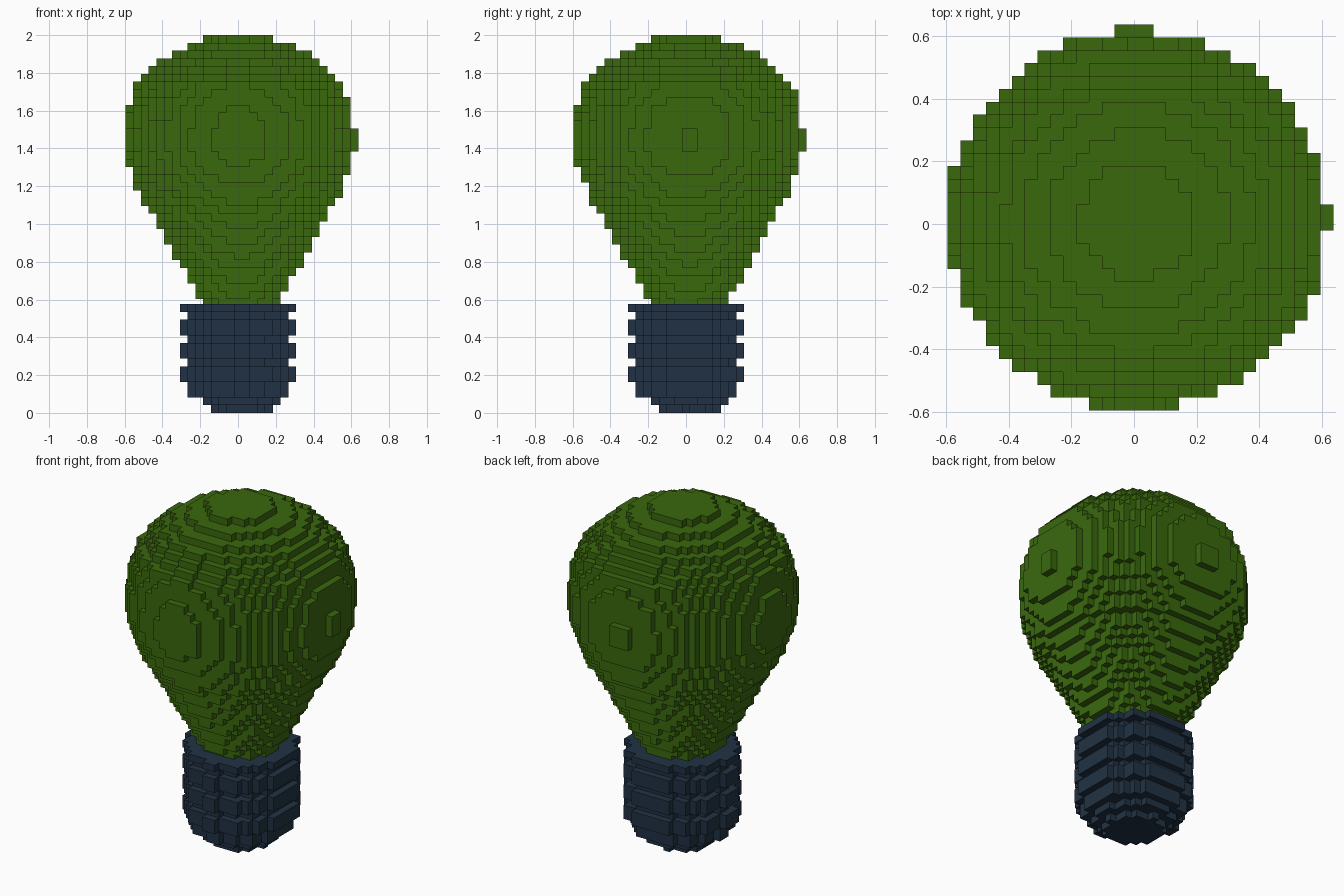
import bpy
import bmesh
from mathutils import Vector

CELL = 0.0411
CENTRE = Vector((0.27, 0.31))  # axis offset within the block grid, in cells

cube = bpy.data.objects.get("Cube")
if cube:
    bpy.data.objects.remove(cube, do_unlink=True)


def make_material(name, colour):
    mat = bpy.data.materials.new(name)
    mat.use_nodes = True
    mat.diffuse_color = (*colour, 1)
    mat.node_tree.nodes["Principled BSDF"].inputs["Base Color"].default_value = (*colour, 1)
    return mat


def interpolate(profile, layer):
    """Radius of a layer from (layer, radius) profile points."""
    for (a, ra), (b, rb) in zip(profile, profile[1:]):
        if a <= layer <= b:
            return ra + (rb - ra) * (layer - a) / (b - a)


def block_solid(name, radii, base_z, material):
    """Stack round layers of cubic blocks and keep only the outer faces."""
    filled = set()
    for k, radius in enumerate(radii):
        reach = range(-int(radius) - 1, int(radius) + 2)
        filled.update((i, j, k) for i in reach for j in reach
                      if (Vector((i, j)) - CENTRE).length < radius)

    bm = bmesh.new()
    corners = {}

    def corner(point):
        key = tuple(round(2 * c) for c in point)
        if key not in corners:
            corners[key] = bm.verts.new(point)
        return corners[key]

    for cell in filled:
        for axis in range(3):
            for sign in (-1, 1):
                step = Vector((0, 0, 0))
                step[axis] = sign
                if tuple(int(c + s) for c, s in zip(cell, step)) in filled:
                    continue
                u, v = Vector((0, 0, 0)), Vector((0, 0, 0))
                u[(axis + 1) % 3] = 0.5
                v[(axis + 2) % 3] = 0.5 * sign
                mid = Vector(cell) + step / 2
                bm.faces.new([corner(p) for p in
                              (mid - u - v, mid + u - v, mid + u + v, mid - u + v)])

    for vert in bm.verts:
        vert.co = vert.co * CELL + Vector((0, 0, base_z + CELL / 2))
    mesh = bpy.data.meshes.new(name)
    bm.to_mesh(mesh)
    bm.free()
    mesh.materials.append(material)
    obj = bpy.data.objects.new(name, mesh)
    bpy.context.collection.objects.link(obj)
    return obj


green = make_material("leaf green", (0.042, 0.138, 0.004))
navy = make_material("dark navy", (0.0152, 0.031, 0.056))

# Glass bulb: radius in cells, layers counted down from the top
bulb_profile = [(0, 4.5), (1, 7), (2, 9), (3, 10.4), (5, 12.4), (6, 13.4),
                (9, 14.4), (12, 14.75), (14, 14.75), (16, 14.4), (17, 14.1),
                (18, 13.6), (20, 12.95), (21, 12.45), (22, 11.6), (23, 11.05),
                (27, 8.95), (31, 6.7), (34, 5)]
layers = bulb_profile[-1][0] + 1
bulb_radii = [interpolate(bulb_profile, k) for k in reversed(range(layers))]
block_solid("bulb", bulb_radii, 2 - layers * CELL, green)

# Screw base: contact tip, then wide thread ridges with grooves between
groove, ridge = 6.4, 7.4
base_radii = [3.75, 5, groove, groove]
for _ in range(3):
    base_radii += [ridge, ridge, groove]
base_radii.append(ridge)
# the lowest groove-to-ridge spacing is two, then one layer
block_solid("screw_base", base_radii, 0, navy)
